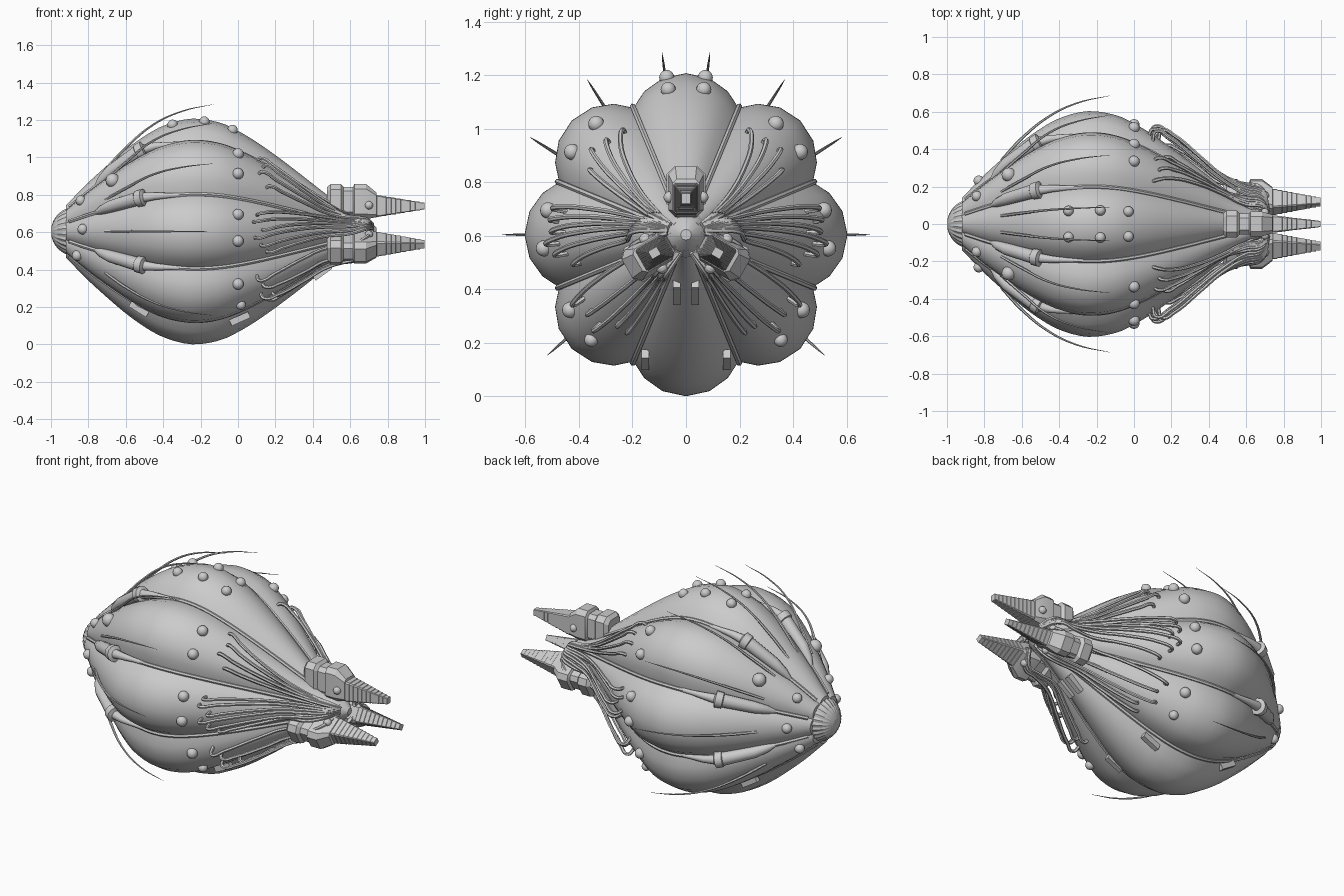
import bpy, bmesh, random
from math import sin, cos, pi, radians, sqrt
from mathutils import Matrix, Vector

if "Cube" in bpy.data.objects:
    bpy.data.objects.remove(bpy.data.objects["Cube"])

random.seed(3)
CZ = 0.604  # height of the long axis
PROFILE = [(-.92, .14), (-.8, .262), (-.7, .353), (-.6, .438), (-.5, .51), (-.4, .565),
           (-.25, .603), (-.1, .583), (0, .538), (.1, .478), (.2, .408), (.3, .333),
           (.4, .255), (.5, .178), (.6, .112), (.7, .06)]


def radius(x):
    """Smooth (Hermite) body profile radius at x."""
    p = PROFILE
    x = min(max(x, p[0][0]), p[-1][0])
    i = max(k for k in range(len(p) - 1) if p[k][0] <= x)

    def slope(k):
        a, b = p[max(k - 1, 0)], p[min(k + 1, len(p) - 1)]
        return (b[1] - a[1]) / (b[0] - a[0])
    h = p[i + 1][0] - p[i][0]
    t = (x - p[i][0]) / h
    return ((2*t**3 - 3*t*t + 1) * p[i][1] + (t**3 - 2*t*t + t) * h * slope(i)
            + (3*t*t - 2*t**3) * p[i + 1][1] + (t**3 - t*t) * h * slope(i + 1))


def polar(x, r, deg):
    a = radians(deg)
    return Vector((x, r * cos(a), CZ + r * sin(a)))


def surf(x, deg, off=0.0):
    """Point on the eight-lobed skin, lifted by off."""
    phi = radians((deg + 22.5) % 45 - 22.5)
    R = radius(x)
    d, rho = .646 * R, .354 * R
    return polar(x, d * cos(phi) + sqrt(rho**2 - (d * sin(phi))**2) + off, deg)


def finish(name, me_or_bm, angle=40):
    if isinstance(me_or_bm, bmesh.types.BMesh):
        bmesh.ops.recalc_face_normals(me_or_bm, faces=me_or_bm.faces)
        me = bpy.data.meshes.new(name)
        me_or_bm.to_mesh(me)
        me_or_bm.free()
    else:
        me = me_or_bm
    ob = bpy.data.objects.new(name, me)
    bpy.context.collection.objects.link(ob)
    bpy.ops.object.select_all(action='DESELECT')
    ob.select_set(True)
    bpy.context.view_layer.objects.active = ob
    bpy.ops.object.shade_smooth_by_angle(angle=radians(angle))
    return ob


def loft(bm, rings):
    """Skin a list of equal-length point rings and cap the ends."""
    vs = [[bm.verts.new(p) for p in ring] for ring in rings]
    n = len(vs[0])
    for a, b in zip(vs, vs[1:]):
        for i in range(n):
            bm.faces.new((a[i], a[(i + 1) % n], b[(i + 1) % n], b[i]))
    bm.faces.new(vs[0])
    bm.faces.new(vs[-1])


def tubes(name, paths, kind='BEZIER', res=2):
    """Tubes through lists of (point, radius)."""
    cu = bpy.data.curves.new(name, 'CURVE')
    cu.dimensions, cu.bevel_depth, cu.bevel_resolution = '3D', 1.0, res
    cu.use_fill_caps, cu.resolution_u = True, 6
    for path in paths:
        sp = cu.splines.new(kind)
        pts = sp.bezier_points if kind == 'BEZIER' else sp.points
        pts.add(len(path) - 1)
        for q, (p, r) in zip(pts, path):
            q.co = p if kind == 'BEZIER' else (*p, 1)
            q.radius = r
            if kind == 'BEZIER':
                q.handle_left_type = q.handle_right_type = 'AUTO'
    tmp = bpy.data.objects.new(name + "_path", cu)
    bpy.context.collection.objects.link(tmp)
    me = bpy.data.meshes.new_from_object(
        tmp.evaluated_get(bpy.context.evaluated_depsgraph_get()))
    bpy.data.objects.remove(tmp)
    return finish(name, me)


# Lobed body
bm = bmesh.new()
angles = [lobe * 45 - 22.5 + 22.5 * (1 + s) for lobe in range(8)
          for s in (-1, -.72, -.38, 0, .38, .72)]
loft(bm, [[surf(-.92 + 1.62 * i / 36, a) for a in angles] for i in range(37)])
finish("body", bm, 38)

# Ribbed nose cap
bm = bmesh.new()
rings = []
for i in range(9):
    a = radians(12 + 88 * i / 8)
    rings.append([polar(-.87 - .13 * cos(a), .133 * sin(a) * (1 if k % 2 else .95), k * 7.5)
                  for k in range(48)])
loft(bm, rings)
finish("nose_cap", bm, 15)

# Cords in the seams
seams = [22.5 + 45 * k for k in range(8)]
tubes("seam_cords", [[(surf(-.9 + 1.58 * i / 16, s, .006), .011) for i in range(17)]
                     for s in seams], res=1)

# Tapered barrels sitting in the six upper and side seams
barrels = []
for s in (22.5, 67.5, 112.5, 157.5, 202.5, -22.5):
    def at(x, o):
        return surf(x, s, o)
    barrels.append([(at(-.77, .0), .006), (at(-.73, .02), .024), (at(-.68, .035), .033),
                    (at(-.54, .045), .038), (at(-.538, .045), .045), (at(-.505, .045), .047),
                    (at(-.5, .045), .026), (at(-.44, .03), .02), (at(-.36, .012), .013),
                    (at(-.2, .005), .011)])
tubes("barrels", barrels, 'POLY', 4)

# Long swept spines
spines = []
for a in (0, 32, 57.5, 82.5, -41):
    for deg in (a, 180 - a):
        spines.append([(surf(-.71, deg, -.005), .008), (surf(-.6, deg, .02), .008),
                       (polar(-.45, .578, deg), .006), (polar(-.3, .648, deg), .004),
                       (polar(-.13, .686, deg), .0008)])
tubes("spines", spines, res=1)

# Dome studs
bm = bmesh.new()
studs = [(0, 51, .03), (0, 36, .03), (0, 10, .03), (0, -5.5, .03), (0, -33, .03),
         (.015, -48, .026), (-.35, 83, .028), (-.18, 83, .028), (-.03, 83, .028),
         (-.67, 46, .038), (-.84, 48, .028), (-.83, 3, .028), (-.86, -40, .028)]
for x, a, r in studs:
    for deg in (a, 180 - a):
        bmesh.ops.create_uvsphere(bm, u_segments=16, v_segments=10, radius=r,
                                  matrix=Matrix.Translation(surf(x, deg)))
finish("studs", bm)

# Small brackets under the belly
bm = bmesh.new()
for x, a, tilt in ((.01, -72, -24), (-.53, -70, 32), (.45, -81, -36)):
    for deg in (a, 180 - a):
        m = (Matrix.Translation(surf(x, deg, .008)) @ Matrix.Rotation(radians(tilt), 4, 'Y')
             @ Matrix.Diagonal((.11, .028, .035, 1)))
        bmesh.ops.create_cube(bm, size=1, matrix=m)
finish("belly_brackets", bm)


# Three thrusters: two blocks and a stepped tapering nozzle
def section(x, c, hw, hh, cut):
    k = cut * min(hw, hh)
    pts = [(hw, hh - k), (hw - k, hh), (k - hw, hh), (-hw, hh - k),
           (-hw, k - hh), (k - hw, -hh), (hw - k, -hh), (hw, k - hh)]
    return [Vector((x, y, c + z)) for y, z in pts]


shape = [(.475, .16, .055, .075, .4), (.495, .16, .073, .094, .4), (.55, .16, .073, .094, .4),
         (.565, .16, .055, .078, .4), (.615, .16, .055, .078, .4), (.622, .16, .066, .094, .4),
         (.685, .16, .066, .094, .4), (.74, .142, .05, .066, .3)]
N = 10
for i in range(N):
    f = i / N
    x0 = .742 + .258 * f
    w, h = .046 - .031 * f, .058 - .042 * f
    shape += [(x0, .136, w, h, .15), (x0 + .024, .136, w - .0015, h - .0015, .15)]
for name, turn in (("top", 0), ("left", 120), ("right", -120)):
    bm = bmesh.new()
    loft(bm, [section(*s) for s in shape])
    for y in (-.062, .062):
        bmesh.ops.create_uvsphere(bm, u_segments=12, v_segments=8, radius=.022,
                                  matrix=Matrix.Translation((.7, y, .14)))
    bm.transform(Matrix.Translation((0, 0, CZ)) @ Matrix.Rotation(radians(turn), 4, 'X'))
    finish(name + "_thruster", bm, 25)

# Hub between the thrusters
bm = bmesh.new()
loft(bm, [[polar(x, r, k * 30) for k in range(12)]
          for x, r in ((.55, .1), (.66, .085), (.7, .06), (.74, .02))])
finish("hub", bm)

# Cable bundles from the lobes to the thrusters: start x, start angle, end angle, end radius, lift
cables = [(.10, 59, 38, .13, .03), (.13, 50, 35, .14, .03), (.11, 42, 32, .15, .03),
          (.15, 34, 28, .16, .025),
          (.10, 11, 20, .17, .08), (.08, 6, 16, .18, .06), (.13, 1, 12, .19, .09),
          (.09, -4, 8, .20, .07), (.12, -9, 2, .21, .08), (.15, -15, -3, .215, .05),
          (.10, -32, -20, .22, .07), (.13, -39, -42, .22, .05), (.12, -46, -52, .2, .06),
          (.18, -53, -58, .19, .04), (.15, -59, -64, .18, .03)]
paths = []
for x, a, b, r, lift in cables:
    lift += random.uniform(-.008, .008)
    path = [surf(x, a, -.01), surf(x + .02, a, lift * .7)]
    for t in (.2, .5, .78):
        xx = x + (.58 - x) * t
        on = surf(xx, a + (b - a) * t)
        rad = sqrt(on.y**2 + (on.z - CZ)**2) + lift * (1 - .2 * t)
        path.append(polar(xx, max(rad, r), a + (b - a) * t))
    path += [polar(.6, r, b), polar(.68, r * .9, b + (30 - b) * .2 if b > -30 else b),
             polar(.72, .07, b + (30 - b) * .5 if b > -30 else b - 10)]
    paths.append([(p, .0095) for p in path])
    paths.append([(Vector((p.x, -p.y, p.z)), .0095) for p in path])
tubes("cables", paths, res=1)
